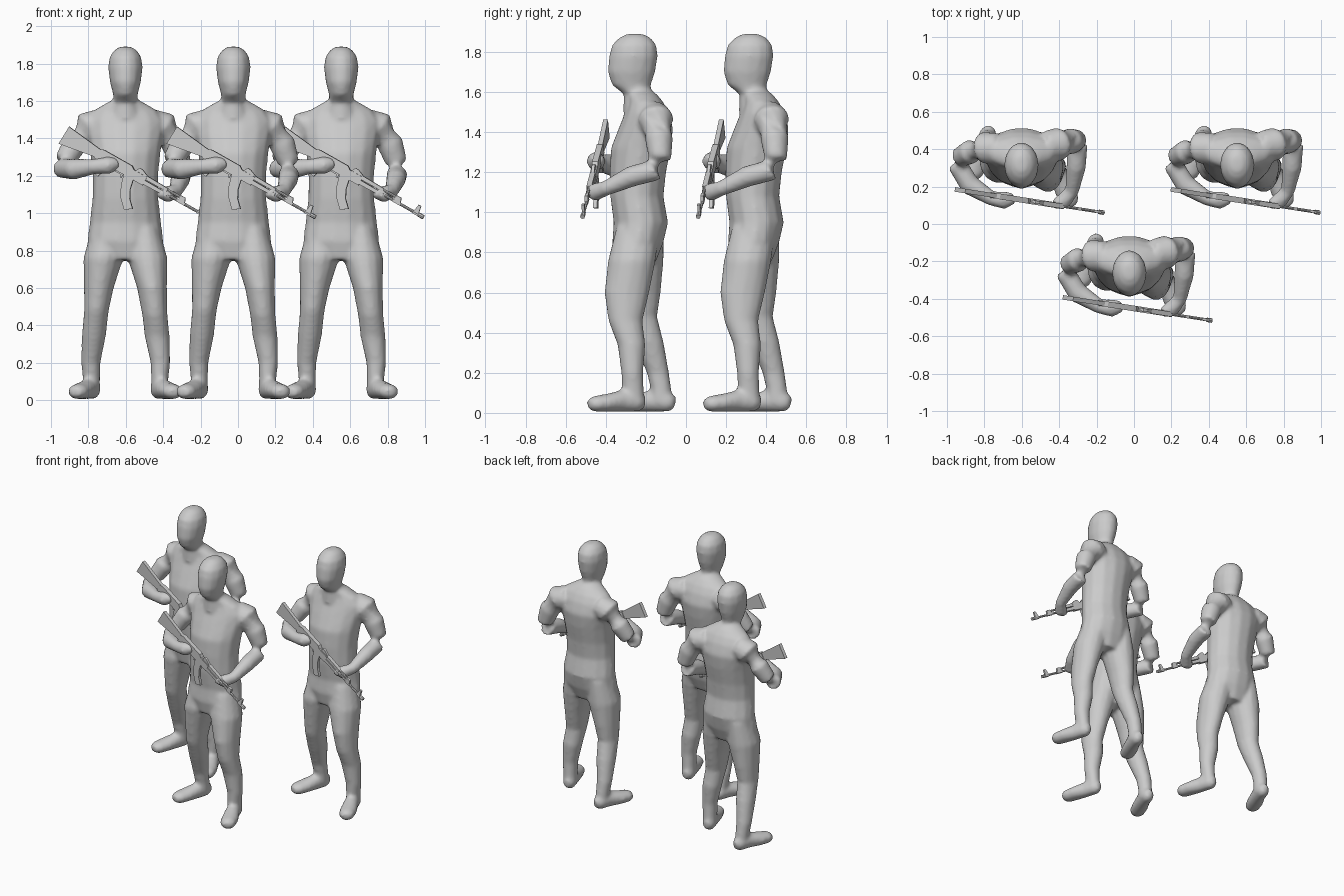
import bpy, bmesh, math
from mathutils import Vector, Matrix

Z = Vector((0, 0, 1))
N = 14


def loft(bm, rings):
    """Closed skin through rings given as (centre, side radius vector, up radius vector)."""
    loops = []
    for c, a, b in rings:
        loops.append([bm.verts.new(c + a * math.cos(2 * math.pi * i / N) + b * math.sin(2 * math.pi * i / N))
                      for i in range(N)])
    faces = [bm.faces.new(loops[0]), bm.faces.new(loops[-1])]
    for p, q in zip(loops, loops[1:]):
        for i in range(N):
            j = (i + 1) % N
            faces.append(bm.faces.new((p[i], p[j], q[j], q[i])))
    bmesh.ops.recalc_face_normals(bm, faces=faces)


def stack(bm, rows):
    """Horizontal ellipses: x, y, z, x radius, y radius."""
    loft(bm, [(Vector(r[:3]), Vector((r[3], 0, 0)), Vector((0, r[4], 0))) for r in rows])


def limb(bm, rows):
    """Tube along a path: x, y, z, side radius, up radius."""
    pts = [Vector(r[:3]) for r in rows]
    rings = []
    for i, r in enumerate(rows):
        t = (pts[min(i + 1, len(pts) - 1)] - pts[max(i - 1, 0)]).normalized()
        ref = Z if abs(t.z) < 0.75 else Vector((0, 1, 0))
        side = t.cross(ref).normalized()
        rings.append((pts[i], side * r[3], side.cross(t) * r[-1]))
    loft(bm, rings)


def finish(bm, name):
    me = bpy.data.meshes.new(name)
    bm.to_mesh(me)
    bm.free()
    ob = bpy.data.objects.new(name, me)
    bpy.context.collection.objects.link(ob)
    return ob


# Body: overlapping lofts fused by a remesh
bm = bmesh.new()
# torso
stack(bm, [(0, -.25, .75, .13, .10), (0, -.24, .85, .205, .13), (0, -.225, .95, .192, .138),
           (0, -.245, 1.08, .177, .135), (0, -.24, 1.2, .176, .143), (0, -.225, 1.32, .188, .152),
           (0, -.20, 1.42, .205, .138), (0, -.195, 1.5, .205, .11), (0, -.20, 1.55, .17, .088),
           (0, -.22, 1.59, .10, .075), (0, -.235, 1.61, .06, .06)])
# neck and head
stack(bm, [(0, -.225, 1.5, .09, .09), (0, -.245, 1.59, .064, .066), (0, -.272, 1.635, .066, .098),
           (0, -.272, 1.70, .083, .12), (0, -.262, 1.78, .093, .123), (0, -.258, 1.835, .085, .112),
           (0, -.255, 1.87, .062, .08), (0, -.255, 1.89, .03, .04)])
# legs
stack(bm, [(-.1, -.22, .92, .08, .11), (-.118, -.235, .76, .107, .125), (-.142, -.23, .6, .08, .105),
           (-.155, -.228, .48, .066, .085), (-.168, -.185, .35, .065, .075), (-.185, -.14, .2, .052, .056),
           (-.182, -.125, .12, .047, .052), (-.18, -.12, .05, .045, .055)])
stack(bm, [(.1, -.24, .92, .08, .11), (.118, -.27, .76, .107, .12), (.142, -.295, .6, .08, .113),
           (.157, -.302, .46, .068, .086), (.17, -.272, .34, .067, .07), (.187, -.268, .2, .053, .055),
           (.184, -.265, .12, .047, .055), (.18, -.26, .05, .045, .055)])
# feet
for s, hy in ((-1, -.055), (1, -.205)):
    limb(bm, [(s * .168, hy, .05, .022, .03), (s * .175, hy - .03, .055, .046, .05),
              (s * .20, hy - .11, .06, .05, .055), (s * .235, hy - .19, .05, .058, .045),
              (s * .258, hy - .25, .045, .053, .04), (s * .27, hy - .28, .042, .03, .025)])
# arms and hands
limb(bm, [(-.13, -.17, 1.48, .08), (-.2, -.17, 1.46, .088), (-.27, -.19, 1.37, .066), (-.325, -.22, 1.28, .056),
          (-.342, -.26, 1.24, .054), (-.275, -.37, 1.235, .056), (-.16, -.44, 1.25, .04),
          (-.09, -.45, 1.255, .048), (-.04, -.44, 1.27, .03)])
limb(bm, [(.13, -.16, 1.48, .08), (.2, -.15, 1.46, .09), (.262, -.135, 1.37, .071), (.295, -.13, 1.27, .058),
          (.298, -.155, 1.21, .056), (.293, -.27, 1.18, .053), (.27, -.40, 1.12, .038),
          (.225, -.455, 1.10, .045), (.175, -.475, 1.11, .028)])
body = finish(bm, "figure_body")
rm = body.modifiers.new("fuse", 'REMESH')
rm.mode = 'VOXEL'
rm.voxel_size = .013
rm.use_smooth_shade = True
sm = body.modifiers.new("soften", 'SMOOTH')
sm.factor = .5
sm.iterations = 5

# Rifle: side profiles (along, up) given a thickness
bm = bmesh.new()


def plate(pts, th):
    vs = [bm.verts.new((u, -th / 2, w)) for u, w in pts]
    f = bm.faces.new(vs)
    g = bmesh.ops.extrude_face_region(bm, geom=[f])
    bmesh.ops.translate(bm, vec=(0, th, 0), verts=[v for v in g['geom'] if isinstance(v, bmesh.types.BMVert)])


def rod(u0, u1, w, r):
    m = Matrix.Translation(((u0 + u1) / 2, 0, w)) @ Matrix.Rotation(math.pi / 2, 4, 'Y')
    bmesh.ops.create_cone(bm, cap_ends=True, segments=8, radius1=r, radius2=r, depth=u1 - u0, matrix=m)


plate([(-.005, -.055), (0, .052), (.21, .028), (.21, -.02)], .024)                # stock
plate([(.2, -.028), (.2, .024), (.225, .036), (.4, .036), (.42, .022), (.5, .022), (.5, -.028)], .03)  # receiver
plate([(.25, -.02), (.295, -.02), (.265, -.105), (.225, -.095)], .022)            # grip
plate([(.38, -.02), (.44, -.02), (.452, -.08), (.475, -.125), (.515, -.165),
       (.475, -.19), (.43, -.145), (.4, -.09)], .02)                              # magazine
plate([(.295, -.028), (.38, -.028), (.38, -.05), (.37, -.05), (.37, -.036), (.305, -.036)], .01)  # trigger guard
plate([(.5, -.022), (.5, .002), (.64, .0), (.64, -.018)], .03)                    # lower handguard
plate([(.5, .006), (.5, .028), (.63, .024), (.63, .006)], .026)                   # upper handguard
plate([(.43, .02), (.44, .045), (.46, .045), (.5, .028), (.5, .02)], .016)        # rear sight
rod(.6, .89, -.006, .008)                                                         # barrel
rod(.6, .73, .016, .008)                                                          # gas tube
plate([(.70, -.014), (.71, .026), (.735, .026), (.75, -.014)], .016)              # gas block
plate([(.825, -.016), (.835, .04), (.85, .04), (.86, -.016)], .014)               # front sight
rod(.86, .89, -.006, .012)                                                        # muzzle
bmesh.ops.recalc_face_normals(bm, faces=bm.faces)
d = Vector((.77, -.12, -.435)).normalized()
side = d.cross(Z).normalized()
rot = Matrix((d, -side, side.cross(d))).transposed().to_4x4()
bmesh.ops.transform(bm, matrix=Matrix.Translation((-.325, -.397, 1.417)) @ rot, verts=bm.verts)
rifle = finish(bm, "rifle")

# Three figures in a triangle
for ob in (body, rifle):
    for dx in (-.577, .577):
        c = ob.copy()
        c.location = (-.025 + dx, .577, 0)
        bpy.context.collection.objects.link(c)
    ob.location = (-.025, 0, 0)
